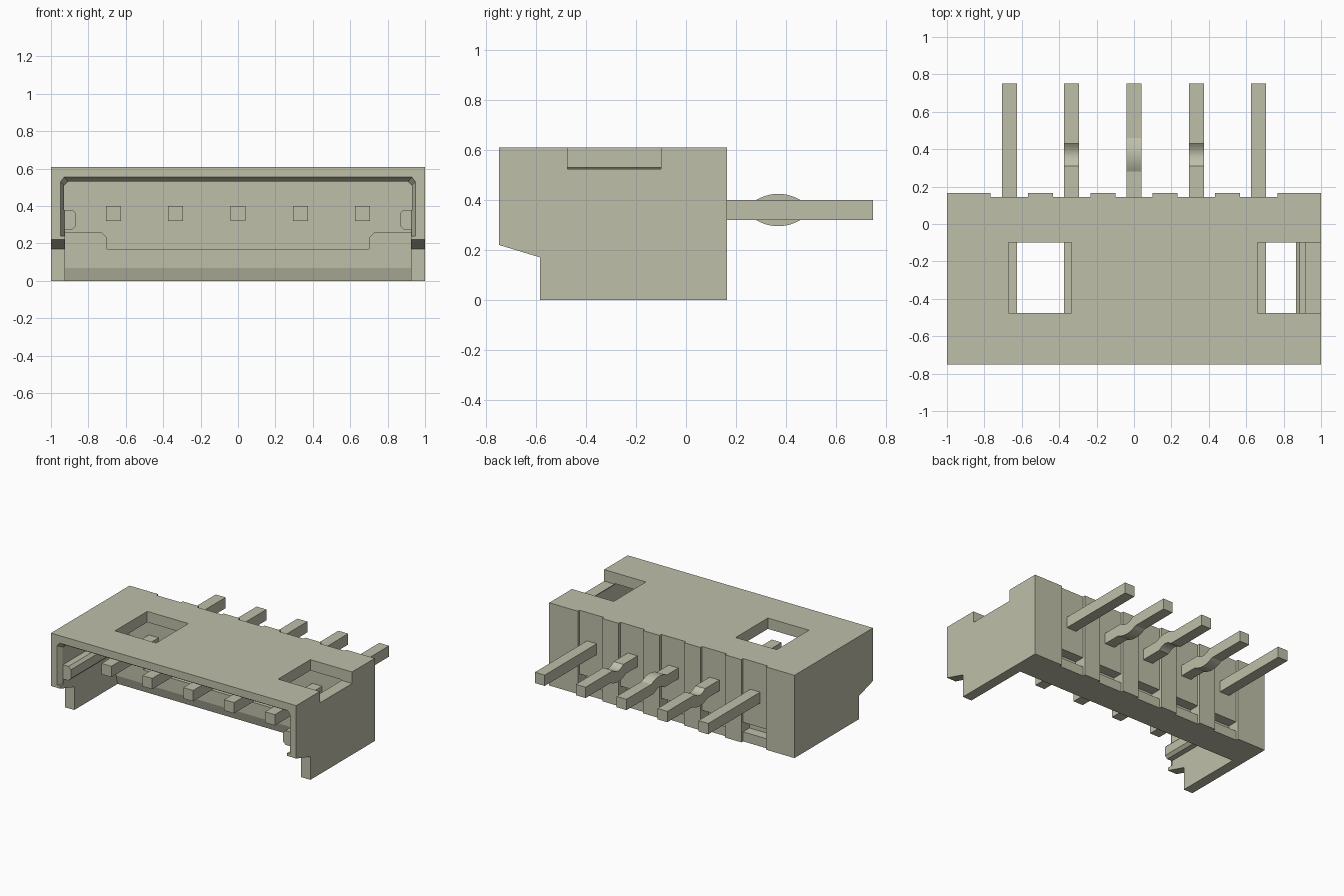
import bpy, bmesh, math

cube = bpy.data.objects.get("Cube")
if cube:
    bpy.data.objects.remove(cube, do_unlink=True)

mat = bpy.data.materials.new("warm grey plastic")
mat.use_nodes = True
COLOUR = (0.52, 0.52, 0.40, 1)
mat.diffuse_color = COLOUR
for node in mat.node_tree.nodes:
    if node.type == 'BSDF_PRINCIPLED':
        node.inputs["Base Color"].default_value = COLOUR


def loft(name, axis, start, end, pts_a, pts_b=None):
    """Solid between two matching outlines, along x (y, z points) or y (x, z points)."""
    pts_b = pts_b or pts_a
    place = (lambda d, p: (d, *p)) if axis == 'x' else (lambda d, p: (p[0], d, p[1]))
    bm = bmesh.new()
    a = [bm.verts.new(place(start, p)) for p in pts_a]
    b = [bm.verts.new(place(end, p)) for p in pts_b]
    bm.faces.new(a)
    bm.faces.new(b)
    n = len(a)
    for i in range(n):
        j = (i + 1) % n
        bm.faces.new((a[i], a[j], b[j], b[i]))
    bmesh.ops.recalc_face_normals(bm, faces=bm.faces)
    mesh = bpy.data.meshes.new(name)
    bm.to_mesh(mesh)
    bm.free()
    mesh.materials.append(mat)
    obj = bpy.data.objects.new(name, mesh)
    bpy.context.scene.collection.objects.link(obj)
    return obj


def box(name, x0, x1, y0, y1, z0, z1):
    return loft(name, 'x', x0, x1, [(y0, z0), (y1, z0), (y1, z1), (y0, z1)])


def mirrored(half):
    return half + [(-x, z) for x, z in reversed(half)]


# Housing block from its side outline
housing = loft("housing", 'x', -1, 1, [
    (-.75, .61), (-.75, .22), (-.585, .17), (-.585, 0), (.165, 0), (.165, .61)])

cutters = []

# Mating cavity with side guide ribs and a stepped floor
cutters.append(loft("cavity_cutter", 'y', -.9, -.03, mirrored([
    (.70, .17), (.70, .23), (.73, .26), (.925, .26), (.925, .275), (.885, .275),
    (.865, .295), (.865, .36), (.885, .38), (.93, .38), (.93, .51), (.91, .53)])))

# Flared lip around the mouth
cutters.append(loft("lip_cutter", 'y', -.751, -.71,
                    mirrored([(.95, .24), (.95, .53), (.93, .555)]),
                    mirrored([(.928, .24), (.928, .51), (.908, .53)])))

# Open underside in front of the base block
cutters.append(loft("underside_cutter", 'x', -.925, .925, [
    (-.9, -.1), (-.08, -.1), (-.08, 0), (-.1, .07), (-.1, .265), (-.9, .265)]))

# Latch windows in the roof, one open at the side
cutters.append(box("window_cutter", -.67, -.335, -.475, -.1, .45, .7))
cutters.append(box("side_window_cutter", .66, 1.1, -.475, -.1, .525, .7))
cutters.append(box("side_window_opening_cutter", .66, .9, -.475, -.1, .45, .6))

# Rear grooves behind each pin, with a pocket near the bottom
pitch = 1 / 3
for i in range(-2, 3):
    x = i * pitch
    cutters.append(box("groove_cutter", x - .1, x + .1, .145, .3, -.1, .7))
    cutters.append(box("pocket_cutter", x - .1, x + .1, .07, .3, .07, .14))

for cutter in cutters:
    cutter.hide_render = True
    mod = housing.modifiers.new(cutter.name, 'BOOLEAN')
    mod.operation = 'DIFFERENCE'
    mod.solver = 'EXACT'
    mod.object = cutter

# Bake the cuts, then drop the cutters
graph = bpy.context.evaluated_depsgraph_get()
result = bpy.data.meshes.new_from_object(housing.evaluated_get(graph))
housing.modifiers.clear()
housing.data = result
for cutter in cutters:
    bpy.data.objects.remove(cutter, do_unlink=True)


# Contact pins, the inner three kinked up or down
def arc(half_width, z, rise, steps=10):
    return [(.37 + half_width * t, z + rise * (1 - t * t))
            for t in (2 * k / steps - 1 for k in range(steps + 1))]


for i, kink in zip(range(-2, 3), (0, -1, 1, -1, 0)):
    low, high = [], []
    if kink:
        low = arc(.06 if kink > 0 else .09, .32, .025 * kink)
        high = arc(.09 if kink > 0 else .06, .40, .025 * kink)
    outline = [(-.58, .32)] + low + [(.75, .32), (.75, .40)] + high[::-1] + [(-.58, .40)]
    pin = loft(f"contact_pin_{i + 3}", 'x', i * pitch - .04, i * pitch + .04, outline)
    bpy.ops.object.select_all(action='DESELECT')
    pin.select_set(True)
    bpy.context.view_layer.objects.active = pin
    bpy.ops.object.shade_smooth_by_angle(angle=math.radians(20))
